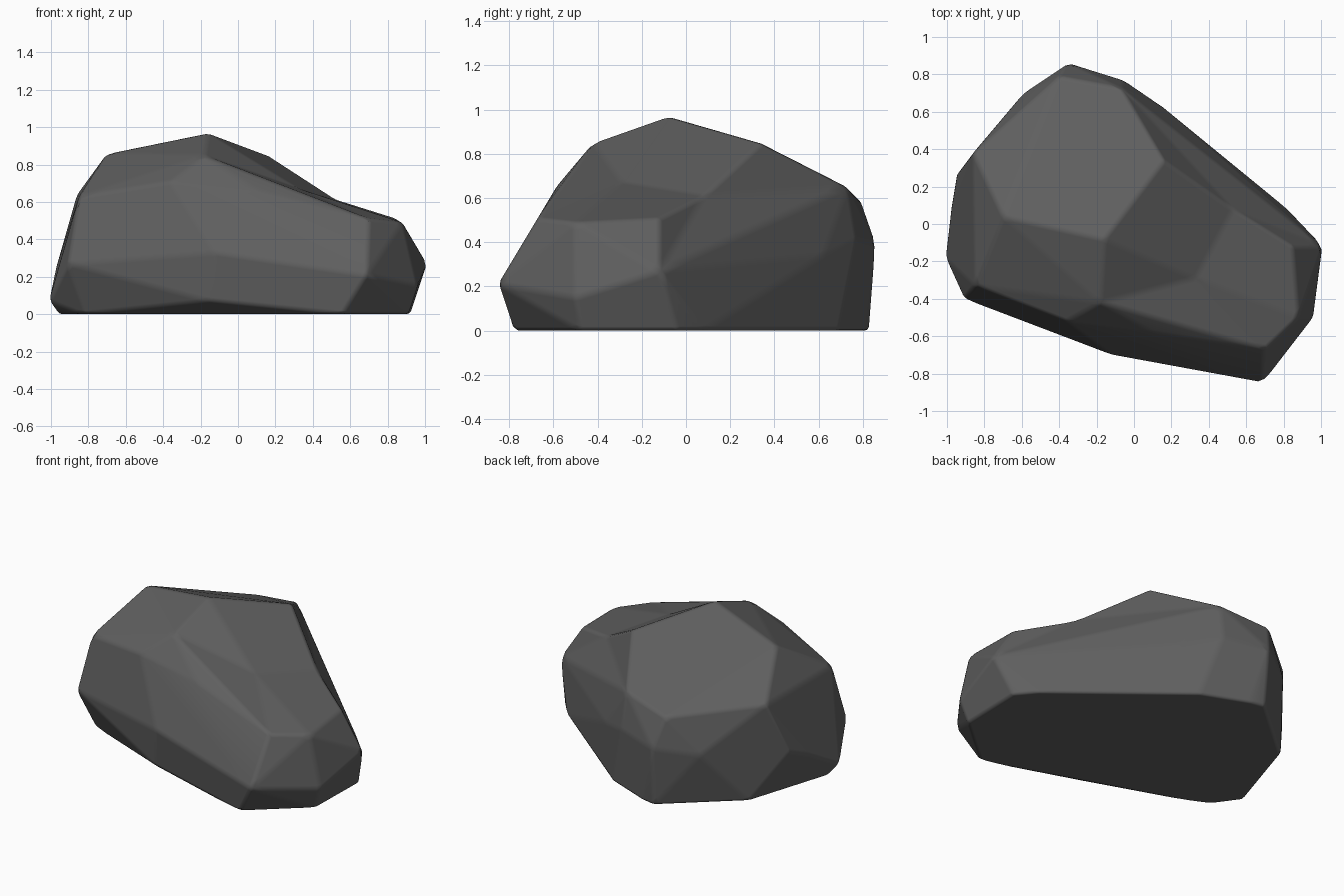
import bpy
import bmesh
import math

# Remove the default cube only
default_cube = bpy.data.objects.get("Cube")
if default_cube:
    bpy.data.objects.remove(default_cube, do_unlink=True)

# Footprint corners resting on the ground (x, y)
footprint = [
    (0.92, -0.04), (0.82, 0.08), (0.06, 0.69), (-0.24, 0.81), (-0.34, 0.83),
    (-0.78, 0.45), (-0.96, -0.12), (-0.83, -0.3), (0.56, -0.78), (0.91, -0.48),
]

# Corners around the widest part of the stone
girdle = [
    (-1.01, -0.18, 0.07), (-0.91, -0.4, 0.27), (-0.12, -0.7, 0.33),
    (-0.15, -0.66, 0.07), (0.69, -0.85, 0.21), (0.96, -0.5, 0.15),
    (1.01, -0.12, 0.27), (0.16, 0.62, 0.34), (-0.06, 0.77, 0.41),
    (-0.35, 0.86, 0.39), (-0.59, 0.7, 0.35), (-0.95, 0.26, 0.3),
    (-0.98, 0.08, 0.22),
]

# Corners of the upper facets
crown = [
    (-0.16, -0.08, 0.97), (0.16, 0.34, 0.85), (-0.7, 0.04, 0.86),
    (-0.18, -0.42, 0.85), (-0.36, -0.52, 0.71), (-0.85, -0.33, 0.63),
    (0.1, -0.58, 0.66), (0.7, -0.67, 0.51), (0.88, -0.5, 0.49),
    (0.85, -0.12, 0.51), (-0.07, 0.73, 0.65), (-0.4, 0.79, 0.59),
    (-0.86, 0.38, 0.64),
]

# Corners of the shallow saddle between the peak and the low end
saddle = [(0.53, 0.08, 0.61), (0.33, -0.29, 0.67)]
saddle_lift = 0.12


def make_material(name, color):
    material = bpy.data.materials.new(name)
    material.use_nodes = True
    material.diffuse_color = color
    shader = next(n for n in material.node_tree.nodes if n.type == "BSDF_PRINCIPLED")
    shader.inputs["Base Color"].default_value = color
    shader.inputs["Roughness"].default_value = 0.9
    return material


def build_stone(name, material):
    bm = bmesh.new()
    for x, y in footprint:
        bm.verts.new((x, y, 0.0))
    for corner in girdle + crown:
        bm.verts.new(corner)

    # Wrap the facets while the saddle is raised, then sink it into place
    dips = [bm.verts.new((x, y, z + saddle_lift)) for x, y, z in saddle]
    bmesh.ops.convex_hull(bm, input=bm.verts[:], use_existing_faces=False)
    for vert in dips:
        vert.co.z -= saddle_lift
    loose = [vert for vert in bm.verts if not vert.link_faces]
    bmesh.ops.delete(bm, geom=loose, context="VERTS")

    # Merge nearly flat triangles into broad facets
    bmesh.ops.dissolve_limit(
        bm, angle_limit=math.radians(5), verts=bm.verts[:], edges=bm.edges[:]
    )
    bmesh.ops.recalc_face_normals(bm, faces=bm.faces[:])

    mesh = bpy.data.meshes.new(name)
    bm.to_mesh(mesh)
    bm.free()
    mesh.materials.append(material)
    for polygon in mesh.polygons:
        polygon.use_smooth = True

    stone = bpy.data.objects.new(name, mesh)
    bpy.context.collection.objects.link(stone)
    return stone


rock = build_stone("rock", make_material("dark grey stone", (0.115, 0.115, 0.115, 1.0)))

# Worn edges with soft shading between flat facets
bevel = rock.modifiers.new("worn_edges", "BEVEL")
bevel.width = 0.02
bevel.segments = 2
bevel.limit_method = "ANGLE"
bevel.angle_limit = math.radians(6)
bevel.use_clamp_overlap = True

normals = rock.modifiers.new("flat_facets", "WEIGHTED_NORMAL")
normals.mode = "FACE_AREA"
normals.weight = 80
normals.keep_sharp = True
